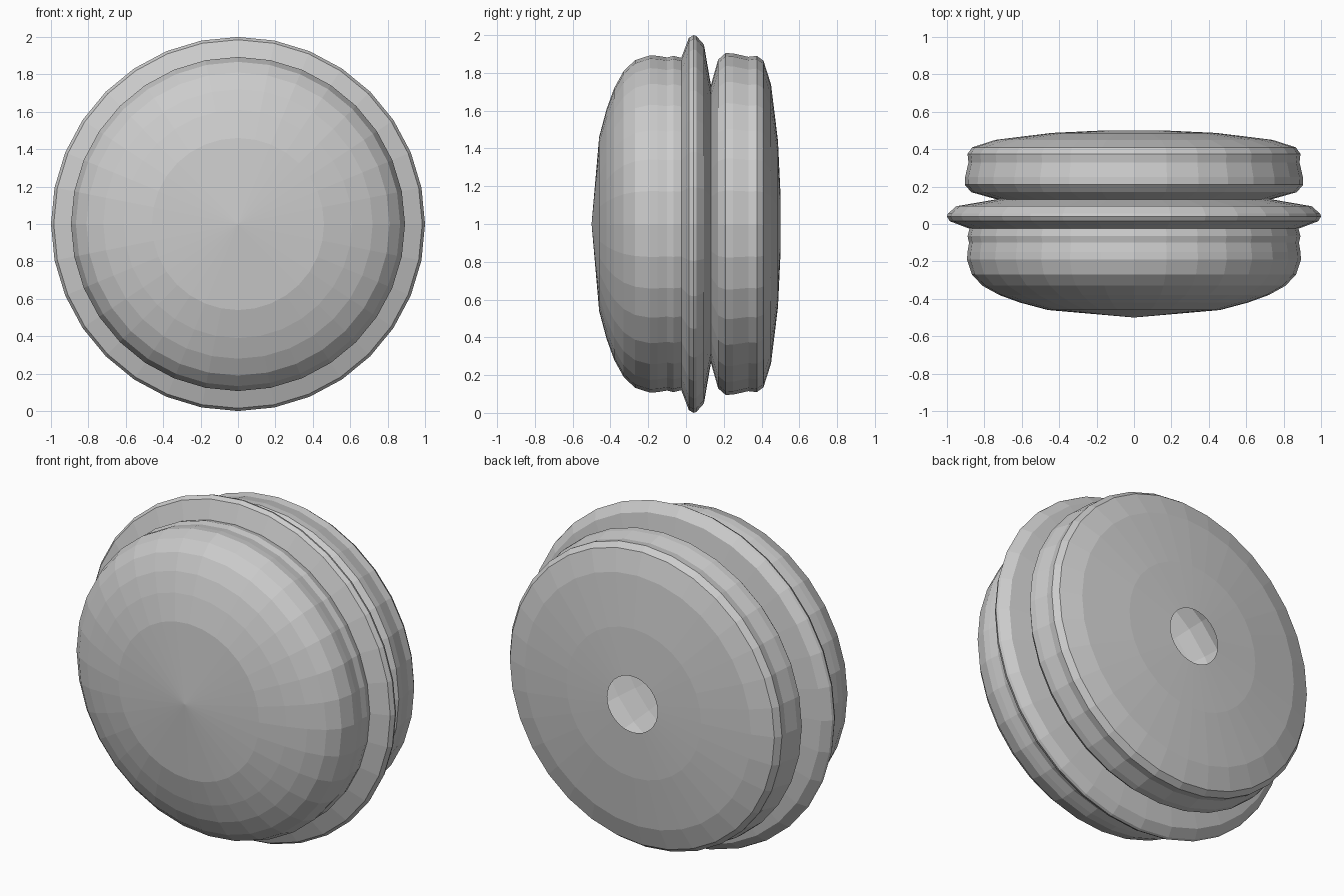
import bpy, bmesh, math

if "Cube" in bpy.data.objects:
    bpy.data.objects.remove(bpy.data.objects["Cube"])

SIDES = 32
CENTRE_Z = 1.0


def lathe(name, profile):
    """Revolve (y, radius) points around the y axis at the model's centre."""
    bm = bmesh.new()
    rings = []
    for y, r in profile:
        count = SIDES if r > 0 else 1
        ring = []
        for i in range(count):
            a = 2 * math.pi * i / SIDES
            ring.append(bm.verts.new((r * math.sin(a), y, CENTRE_Z + r * math.cos(a))))
        rings.append(ring)
    for a, b in zip(rings, rings[1:]):
        for i in range(SIDES):
            j = (i + 1) % SIDES
            if len(a) == 1:
                bm.faces.new((a[0], b[j], b[i]))
            else:
                bm.faces.new((a[i], a[j], b[j], b[i]))
    # Outward-facing, judged from the first face (front / radial side)
    face = next(iter(bm.faces))
    face.normal_update()
    if face.normal.y > 0:
        bmesh.ops.reverse_faces(bm, faces=bm.faces[:])
    mesh = bpy.data.meshes.new(name)
    bm.to_mesh(mesh)
    bm.free()
    obj = bpy.data.objects.new(name, mesh)
    bpy.context.collection.objects.link(obj)
    return obj


# Domed front half
lathe("front_dome", [
    (-0.5, 0), (-0.46, 0.46), (-0.42, 0.61), (-0.38, 0.72), (-0.33, 0.81),
    (-0.27, 0.867), (-0.19, 0.893), (-0.15, 0.89), (-0.10, 0.882),
    (-0.065, 0.89), (-0.025, 0.88)])

# Protruding rim sloping into the groove
lathe("rim_ring", [
    (-0.025, 0.88), (0.015, 0.985), (0.04, 1.0), (0.055, 0.995),
    (0.095, 0.95), (0.132, 0.735)])

# Back half, an open shell with a round hole in the middle
back = lathe("back_cap", [
    (0.132, 0.735), (0.17, 0.87), (0.21, 0.905), (0.25, 0.903), (0.33, 0.885),
    (0.375, 0.89), (0.41, 0.865), (0.45, 0.74), (0.487, 0.44), (0.5, 0.165)])
